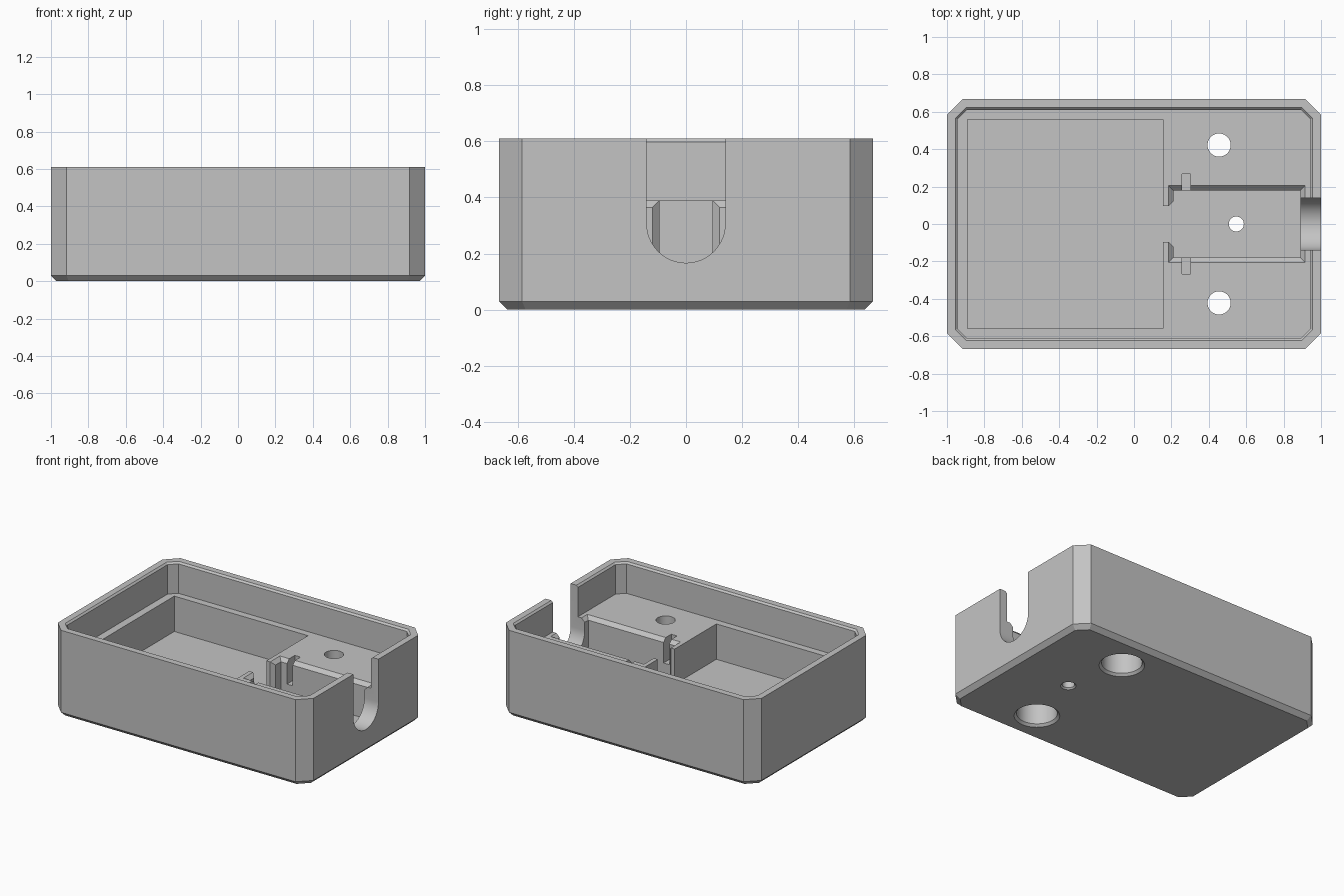
import bpy
import bmesh
import math

if "Cube" in bpy.data.objects:
    bpy.data.objects.remove(bpy.data.objects["Cube"])

grey = bpy.data.materials.new("light grey plastic")
grey.use_nodes = True
colour = (0.55, 0.55, 0.55, 1)
grey.diffuse_color = colour
grey.node_tree.nodes["Principled BSDF"].inputs["Base Color"].default_value = colour

TOP, DECK, FLOOR = 0.61, 0.39, 0.14
BEVEL = 0.03


def loft(name, rings):
    """Closed solid from stacked rings of matching points."""
    bm = bmesh.new()
    loops = [[bm.verts.new(p) for p in ring] for ring in rings]
    n = len(loops[0])
    for low, high in zip(loops, loops[1:]):
        for i in range(n):
            j = (i + 1) % n
            bm.faces.new((low[i], low[j], high[j], high[i]))
    bm.faces.new(loops[0])
    bm.faces.new(loops[-1])
    bmesh.ops.recalc_face_normals(bm, faces=bm.faces)
    mesh = bpy.data.meshes.new(name)
    bm.to_mesh(mesh)
    bm.free()
    mesh.materials.append(grey)
    obj = bpy.data.objects.new(name, mesh)
    bpy.context.collection.objects.link(obj)
    return obj


def octagon(inset, z):
    """Outer outline with clipped corners, offset inward."""
    x, y = 1 - inset, 0.667 - inset
    c = 0.083 - inset * (2 - math.sqrt(2))
    quarter = [(x, y - c), (x - c, y)]
    pts = quarter + [(-a, b) for a, b in reversed(quarter)]
    pts += [(-a, -b) for a, b in pts]
    return [(a, b, z) for a, b in pts]


def rect(x0, x1, y0, y1, z):
    return [(x0, y0, z), (x1, y0, z), (x1, y1, z), (x0, y1, z)]


def circle(x, y, r, z, n=48):
    return [(x + r * math.cos(math.tau * i / n),
             y + r * math.sin(math.tau * i / n), z) for i in range(n)]


# Outer shell with bevelled base
case = loft("case_body", [octagon(BEVEL, 0), octagon(0, BEVEL), octagon(0, TOP)])
cutters = []

# Main recess with a small bevel round the rim
cutters.append(loft("recess_cutter", [
    octagon(0.057, DECK), octagon(0.057, TOP - 0.012),
    octagon(0.045, TOP), octagon(0.045, TOP + 0.1)]))

# Large compartment
cutters.append(loft("compartment_cutter", [
    rect(-0.89, 0.155, -0.56, 0.56, z) for z in (FLOOR, DECK + 0.05)]))

# Connector bay with bevelled top edge
wide = (0.185, 0.915, -0.205, 0.205)
narrow = (0.21, 0.89, -0.18, 0.18)
cutters.append(loft("bay_cutter", [
    rect(*narrow, FLOOR), rect(*narrow, DECK - 0.025),
    rect(*wide, DECK), rect(*wide, DECK + 0.04)]))

# Flared passage between the compartments
half = [(0.1, 0.095), (0.185, 0.095), (0.215, 0.125), (0.3, 0.125)]
outline = half + [(x, -y) for x, y in reversed(half)]
cutters.append(loft("passage_cutter", [
    [(x, y, z) for x, y in outline] for z in (FLOOR, DECK + 0.03)]))

# Round-bottomed cable notch in the right wall
R, ARC = 0.14, 24
notch = [(-R, TOP + 0.2)]
notch += [(-R * math.cos(math.pi * i / ARC),
           0.307 - R * math.sin(math.pi * i / ARC)) for i in range(ARC + 1)]
notch.append((R, TOP + 0.2))
cutters.append(loft("notch_cutter", [
    [(x, y, z) for y, z in notch] for x in (0.86, 1.1)]))

for side in (-1, 1):
    # Side clip slots of the bay
    y0, y1 = sorted((side * 0.15, side * 0.267))
    cutters.append(loft("slot_cutter", [
        rect(0.257, 0.302, y0, y1, z) for z in (0.22, DECK + 0.02)]))
    # Counterbored screw holes
    profile = [(0.146, -0.05), (0.146, 0), (0.13, 0.016), (0.13, 0.29),
               (0.062, 0.29), (0.062, DECK + 0.05)]
    cutters.append(loft("screw_cutter", [
        circle(0.455, side * 0.422, r, z) for r, z in profile]))

# Small hole in the bay floor
profile = [(0.05, -0.05), (0.05, 0), (0.04, 0.01), (0.04, FLOOR + 0.05)]
cutters.append(loft("pin_cutter", [circle(0.547, 0, r, z) for r, z in profile]))

# Cut everything out of the body
bpy.context.view_layer.objects.active = case
for cutter in cutters:
    cutter.hide_render = True
    mod = case.modifiers.new(cutter.name, "BOOLEAN")
    mod.operation = "DIFFERENCE"
    mod.solver = "EXACT"
    mod.object = cutter
    bpy.ops.object.modifier_apply(modifier=mod.name)
    bpy.data.objects.remove(cutter)

bpy.ops.object.select_all(action="DESELECT")
case.select_set(True)
bpy.ops.object.shade_smooth_by_angle(angle=math.radians(30))
